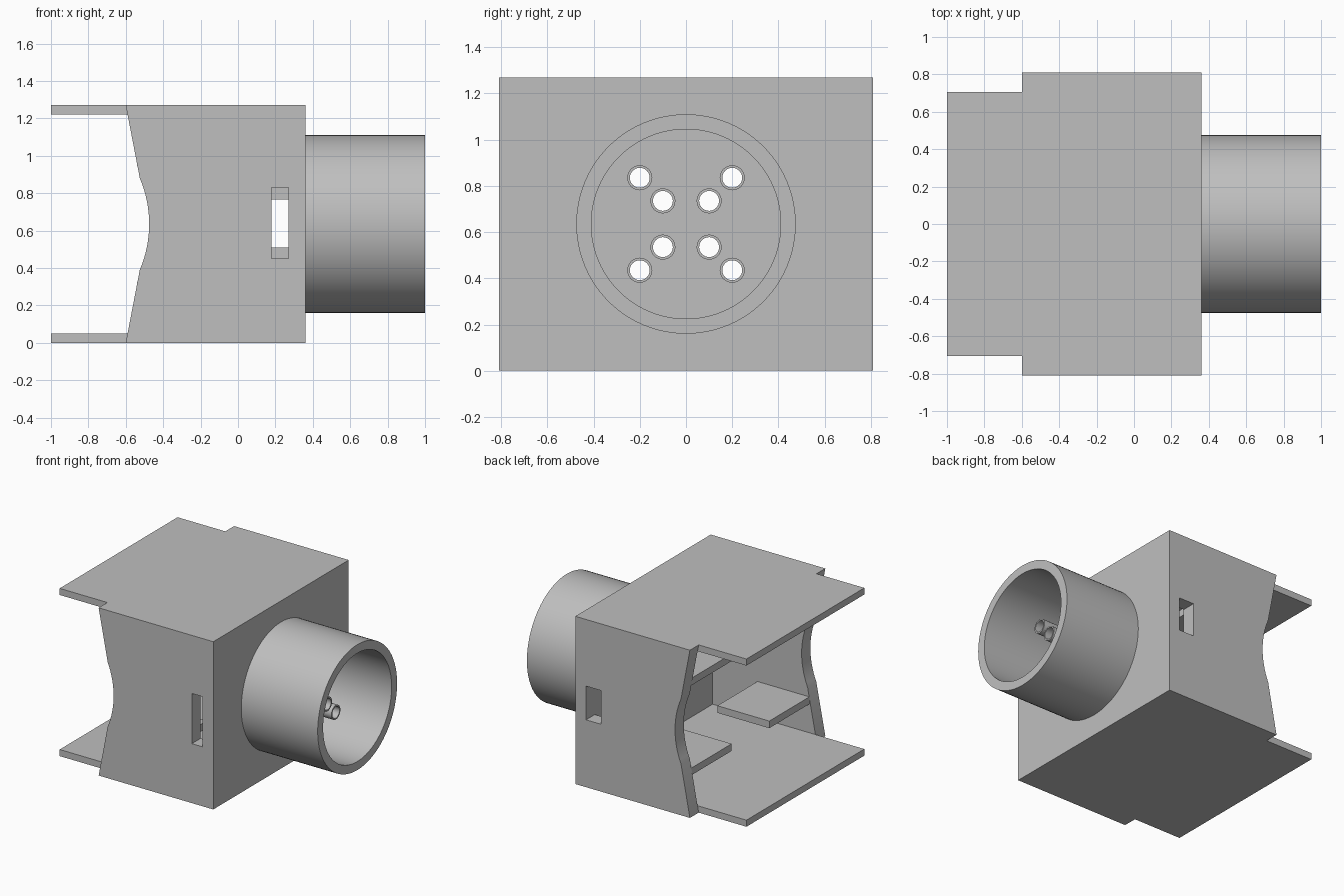
import bpy, bmesh, math
from mathutils import Matrix, Vector

cube = bpy.data.objects.get("Cube")
if cube:
    bpy.data.objects.remove(cube)

grey = bpy.data.materials.new("plain_grey")
grey.use_nodes = True
colour = (0.52, 0.52, 0.52, 1)
grey.diffuse_color = colour
grey.node_tree.nodes["Principled BSDF"].inputs["Base Color"].default_value = colour

HEIGHT, HALF_WIDTH, INNER_WIDTH = 1.27, 0.81, 0.705
FACE, INNER_FACE, BACK = 0.36, 0.27, -0.6
MID = HEIGHT / 2


def finish(name, bm):
    bmesh.ops.recalc_face_normals(bm, faces=bm.faces)
    mesh = bpy.data.meshes.new(name)
    bm.to_mesh(mesh)
    bm.free()
    ob = bpy.data.objects.new(name, mesh)
    bpy.context.collection.objects.link(ob)
    mesh.materials.append(grey)
    return ob


def box(name, x, y, z):
    bm = bmesh.new()
    size = Vector((x[1] - x[0], y[1] - y[0], z[1] - z[0]))
    mid = Vector((sum(x), sum(y), sum(z))) / 2
    bmesh.ops.create_cube(bm, size=1, matrix=Matrix.Translation(mid) @ Matrix.Diagonal(size).to_4x4())
    return finish(name, bm)


def prism(name, profile, y0, y1):
    """Extrude an x-z profile along y."""
    bm = bmesh.new()
    face = bm.faces.new([bm.verts.new((x, y0, z)) for x, z in profile])
    new = bmesh.ops.extrude_face_region(bm, geom=[face])["geom"]
    bmesh.ops.translate(bm, vec=(0, y1 - y0, 0), verts=[v for v in new if isinstance(v, bmesh.types.BMVert)])
    return finish(name, bm)


def rod(name, x0, x1, y, z, radius, sides):
    bm = bmesh.new()
    place = Matrix.Translation(((x0 + x1) / 2, y, z)) @ Matrix.Rotation(math.pi / 2, 4, "Y")
    bmesh.ops.create_cone(bm, cap_ends=True, segments=sides, radius1=radius, radius2=radius,
                          depth=x1 - x0, matrix=place)
    return finish(name, bm)


def pipe(name, x0, x1, y, z, outer, inner, sides):
    """Hollow tube along x: four rings bridged in a closed loop."""
    bm = bmesh.new()
    rings = []
    for x, r in ((x0, outer), (x1, outer), (x1, inner), (x0, inner)):
        angles = [2 * math.pi * i / sides for i in range(sides)]
        rings.append([bm.verts.new((x, y + r * math.cos(a), z + r * math.sin(a))) for a in angles])
    for k in range(4):
        a, b = rings[k], rings[(k + 1) % 4]
        for i in range(sides):
            j = (i + 1) % sides
            bm.faces.new((a[i], a[j], b[j], b[i]))
    ob = finish(name, bm)
    smooth(ob)
    return ob


def select(ob):
    bpy.ops.object.select_all(action="DESELECT")
    ob.select_set(True)
    bpy.context.view_layer.objects.active = ob


def smooth(ob):
    select(ob)
    bpy.ops.object.shade_smooth_by_angle(angle=math.radians(30))


def cut(ob, cutter):
    cutter.hide_render = True
    mod = ob.modifiers.new("cut", "BOOLEAN")
    mod.operation, mod.solver, mod.object = "DIFFERENCE", "EXACT", cutter
    select(ob)
    bpy.ops.object.modifier_apply(modifier=mod.name)
    bpy.data.objects.remove(cutter)


# Housing block, hollowed out and open at the rear
housing = box("housing", (-1, FACE), (-HALF_WIDTH, HALF_WIDTH), (0, HEIGHT))
cut(housing, box("cavity", (-1.2, INNER_FACE), (-INNER_WIDTH, INNER_WIDTH), (0.05, HEIGHT - 0.05)))

# Side walls stop short in a scooped edge, leaving narrower top and bottom flaps
radius, half_angle = 0.625, math.asin(0.245 / 0.625)
edge = [(BACK, -0.1), (BACK, 0)]
for i in range(17):
    a = half_angle * (i / 8 - 1)
    edge.append((-1.1 + radius * math.cos(a), MID + radius * math.sin(a)))
edge += [(BACK, HEIGHT), (BACK, HEIGHT + 0.1), (-1.2, HEIGHT + 0.1), (-1.2, -0.1)]
for side in (-1, 1):
    cut(housing, prism("scoop", edge, side * INNER_WIDTH, side * 1))

# Latch slots: tall and narrow in front, short and wide behind
cut(housing, box("front_slot", (0.18, INNER_FACE), (-1, -0.6), (0.45, 0.83)))
cut(housing, box("back_slot", (0.145, INNER_FACE), (0.6, 1), (0.51, 0.765)))

# Contact sleeves, bored through the end wall
for sy in (-1, 1):
    for sz in (-1, 1):
        for offset in (0.1, 0.2):
            y, z = sy * offset, MID + sz * offset
            cut(housing, rod("bore", 0.2, 0.5, y, z, 0.043, 32))
            pipe("contact_sleeve", FACE, 0.68, y, z, 0.054, 0.043, 32)
smooth(housing)

# Round socket collar
pipe("socket_collar", FACE, 1, 0, MID, 0.475, 0.41, 96)

# Inner shelves on both side walls, low and high
for side in (-1, 1):
    for level, z in (("lower", 0.295), ("upper", HEIGHT - 0.295)):
        y = sorted((side * 0.225, side * INNER_WIDTH))
        box(level + "_shelf", (-0.54, -0.105), y, (z - 0.027, z + 0.027))
